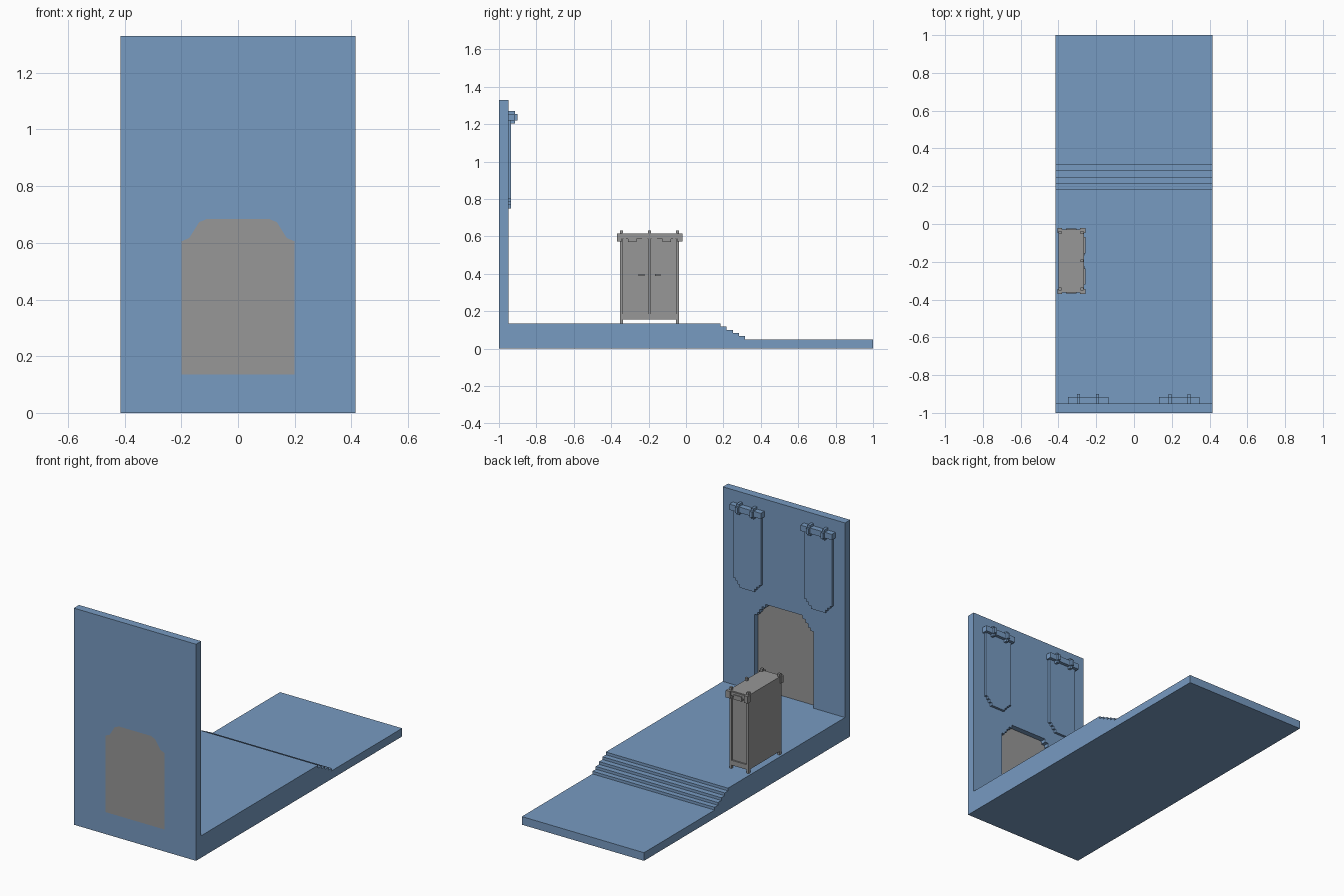
import bpy, bmesh
from mathutils import Vector

cube = bpy.data.objects.get("Cube")
if cube:
    bpy.data.objects.remove(cube, do_unlink=True)


def material(name, rgb):
    m = bpy.data.materials.new(name)
    m.use_nodes = True
    col = (*rgb, 1.0)
    m.diffuse_color = col
    bsdf = next(n for n in m.node_tree.nodes if n.type == 'BSDF_PRINCIPLED')
    bsdf.inputs["Base Color"].default_value = col
    return m


BLUE = material("slate blue", (0.185, 0.325, 0.535))
GREY = material("stone grey", (0.31, 0.31, 0.31))


def finish(name, bm, mat):
    bmesh.ops.recalc_face_normals(bm, faces=bm.faces)
    me = bpy.data.meshes.new(name)
    bm.to_mesh(me)
    bm.free()
    me.materials.append(mat)
    ob = bpy.data.objects.new(name, me)
    bpy.context.collection.objects.link(ob)
    return ob


def prism(name, pts, axis, lo, hi, mat):
    """Extrude an outline along x (points are y,z) or y (points are x,z)."""
    bm = bmesh.new()
    place = (lambda a, b: (lo, a, b)) if axis == 'x' else (lambda a, b: (a, lo, b))
    f = bm.faces.new([bm.verts.new(place(a, b)) for a, b in pts])
    ext = bmesh.ops.extrude_face_region(bm, geom=[f])
    d = Vector((hi - lo, 0, 0)) if axis == 'x' else Vector((0, hi - lo, 0))
    bmesh.ops.translate(bm, verts=[v for v in ext['geom'] if isinstance(v, bmesh.types.BMVert)], vec=d)
    return finish(name, bm, mat)


def boxes(name, ranges, mat):
    """One object made of boxes, each given as (x0, x1, y0, y1, z0, z1)."""
    bm = bmesh.new()
    for x0, x1, y0, y1, z0, z1 in ranges:
        vs = bmesh.ops.create_cube(bm, size=1)['verts']
        for v in vs:
            v.co = ((x0 + x1) / 2 + v.co.x * (x1 - x0),
                    (y0 + y1) / 2 + v.co.y * (y1 - y0),
                    (z0 + z1) / 2 + v.co.z * (z1 - z0))
    return finish(name, bm, mat)


def mirrored(half):
    return half + [(-x, z) for x, z in reversed(half)]


def stepped(p, q, n):
    """Staircase points from p to q, rising first and then moving inwards."""
    out = [p]
    for i in range(1, n + 1):
        x, z = p[0] + (q[0] - p[0]) * i / n, p[1] + (q[1] - p[1]) * i / n
        out += [(out[-1][0], z), (x, z)]
    return out


W, TOP, FLOOR = 0.415, 1.33, 0.135

# Floor with stairs down to the lower level
floor = [(-1, 0), (1, 0), (1, 0.05)]
edges = [0.315, 0.283, 0.25, 0.217, 0.185]
for i, y in enumerate(edges):
    floor += [(y, 0.05 + 0.017 * i), (y, 0.05 + 0.017 * (i + 1))]
floor += [(-1, FLOOR)]
prism("stepped_floor", floor, 'x', -W, W, BLUE)

# Wall in two layers: bevelled doorway in front, stepped doorway behind
bevel = [(0.2, FLOOR), (0.2, 0.605), (0.172, 0.617), (0.137, 0.673), (0.108, 0.685)]
steps = [(0.2, FLOOR)] + stepped((0.2, 0.605), (0.12, 0.685), 4)[0:1] + \
    [(x, z) for x, z in [(0.18, 0.605), (0.18, 0.622), (0.165, 0.622), (0.165, 0.645),
                         (0.148, 0.645), (0.148, 0.665), (0.125, 0.665), (0.125, 0.685)]]


def wall(name, opening, y0, y1):
    outer = [(-W, FLOOR), (-W, TOP), (W, TOP), (W, FLOOR)]
    prism(name, outer + mirrored(opening), 'y', y0, y1, BLUE)


wall("wall_outer_layer", bevel, -1.0, -0.985)
wall("wall_inner_layer", steps, -0.985, -0.95)
prism("door", mirrored(bevel), 'y', -1.0, -0.984, GREY)

# Hanging banners with rod and square rings
for side, cx in (("right", -0.243), ("left", 0.24)):
    half = [(0.095, 1.225), (0.095, 0.80), (0.08, 0.80), (0.08, 0.785), (0.065, 0.785),
            (0.065, 0.768), (0.05, 0.768), (0.05, 0.75)]
    outline = [(cx + x, z) for x, z in mirrored(half)]
    prism(side + "_banner", outline, 'y', -0.952, -0.935, BLUE)
    boxes(side + "_banner_rod", [(cx - 0.107, cx + 0.107, -0.952, -0.916, 1.22, 1.255)], BLUE)
    rings = []
    for rx in (cx - 0.05, cx + 0.05):
        rings += [(rx - 0.008, rx + 0.008, -0.952, -0.915, 1.205, 1.27),
                  (rx - 0.008, rx + 0.008, -0.93, -0.90, 1.22, 1.255)]
    boxes(side + "_banner_rings", rings, BLUE)

# Cabinet, doors facing +x
CY = -0.195


def both(x0, x1, d0, d1, z0, z1):
    """A box and its twin on the other side of the cabinet's middle."""
    return [(x0, x1, CY + d0, CY + d1, z0, z1), (x0, x1, CY - d1, CY - d0, z0, z1)]


boxes("cabinet_body", [(-0.398, -0.277, CY - 0.147, CY + 0.147, 0.155, 0.605)], GREY)
boxes("cabinet_top", [(-0.4, -0.268, CY - 0.16, CY + 0.16, 0.6, 0.615)], GREY)
boxes("cabinet_posts", both(-0.4, -0.385, 0.142, 0.158, FLOOR, 0.632)
      + both(-0.283, -0.268, 0.142, 0.158, FLOOR, 0.632), GREY)
boxes("cabinet_middle_post", [(-0.283, -0.268, CY - 0.007, CY + 0.007, 0.17, 0.632)], GREY)
boxes("cabinet_bottom_rails", [(-0.283, -0.269, CY - 0.15, CY + 0.15, 0.155, 0.185)]
      + both(-0.395, -0.275, 0.14, 0.156, 0.155, 0.185), GREY)
boxes("cabinet_doors", both(-0.28, -0.272, 0.011, 0.138, 0.188, 0.597), GREY)
boxes("cabinet_handles", both(-0.273, -0.262, 0.028, 0.058, 0.388, 0.4), GREY)

# Crown trim with corner blocks and small brackets
boxes("cabinet_crown_rails", [(-0.28, -0.264, CY - 0.16, CY + 0.16, 0.588, 0.612)]
      + both(-0.398, -0.27, 0.145, 0.167, 0.588, 0.612), GREY)
boxes("cabinet_corner_blocks", both(-0.285, -0.256, 0.148, 0.175, 0.572, 0.615)
      + both(-0.405, -0.38, 0.148, 0.175, 0.572, 0.615), GREY)
boxes("cabinet_brackets", both(-0.275, -0.256, 0.04, 0.125, 0.585, 0.603)
      + both(-0.275, -0.26, 0.07, 0.115, 0.57, 0.588)
      + both(-0.36, -0.305, 0.145, 0.172, 0.572, 0.6), GREY)
